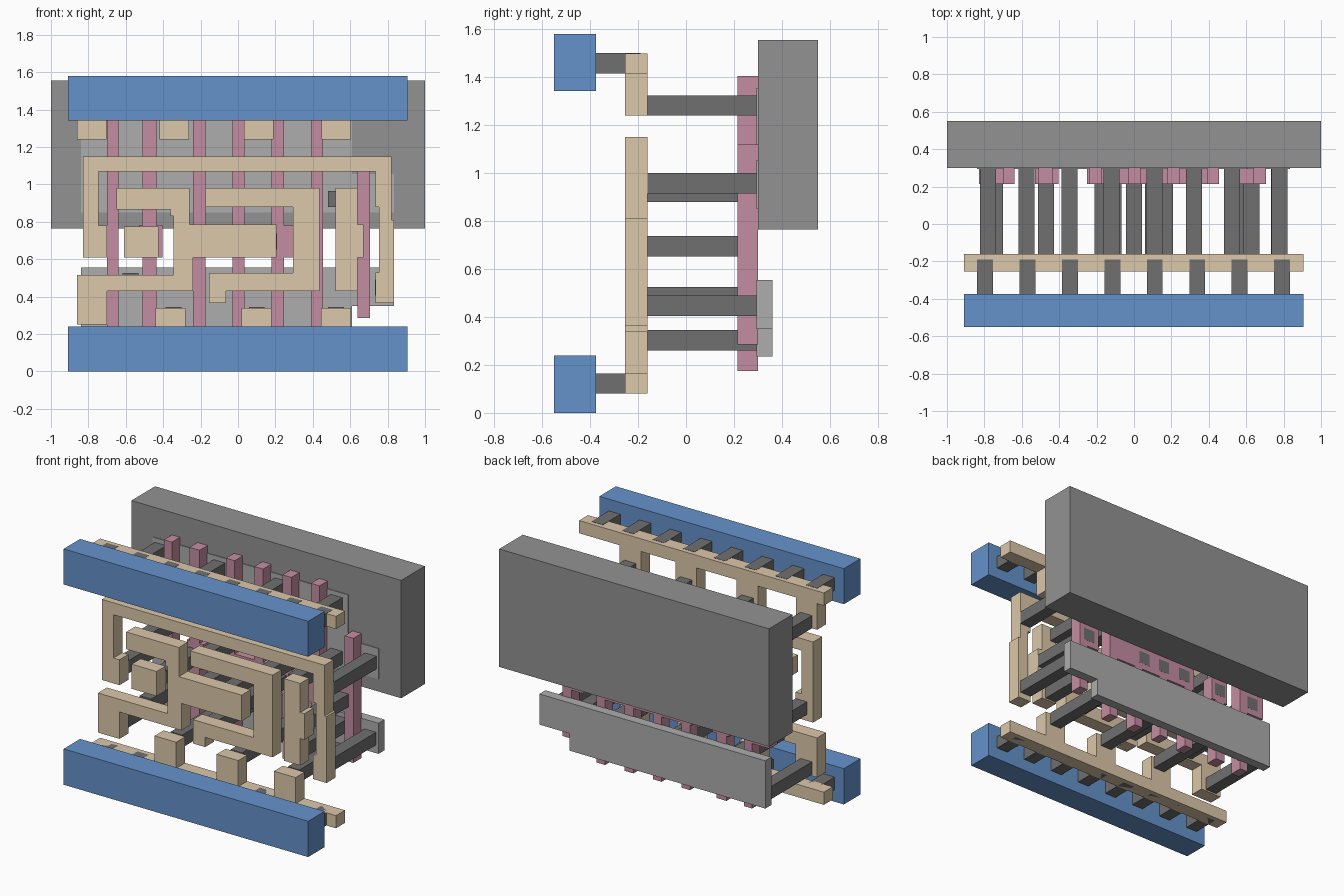
import bpy, bmesh, math
from mathutils import Vector


def material(name, rgb):
    m = bpy.data.materials.new(name)
    m.diffuse_color = (*rgb, 1)
    return m


BLUE = material("blue", (0.13, 0.29, 0.60))
TAN = material("tan", (0.72, 0.58, 0.40))
PINK = material("pink", (0.56, 0.27, 0.36))
DARK = material("dark_grey", (0.16, 0.16, 0.16))
MID = material("mid_grey", (0.29, 0.29, 0.29))
LIGHT = material("light_grey", (0.42, 0.42, 0.42))


def plate(name, rects, y0, y1, mat):
    """Clean union of front-view rectangles (x0, x1, z0, z1), extruded from y0 to y1."""
    xs = sorted({v for r in rects for v in r[:2]})
    zs = sorted({v for r in rects for v in r[2:]})
    bm = bmesh.new()
    verts = {}

    def vert(x, z):
        if (x, z) not in verts:
            verts[x, z] = bm.verts.new((x, y0, z))
        return verts[x, z]

    for a, b in zip(xs, xs[1:]):
        for c, d in zip(zs, zs[1:]):
            mx, mz = (a + b) / 2, (c + d) / 2
            if any(r[0] < mx < r[1] and r[2] < mz < r[3] for r in rects):
                bm.faces.new([vert(a, c), vert(b, c), vert(b, d), vert(a, d)])
    out = bmesh.ops.extrude_face_region(bm, geom=bm.faces[:])
    moved = [g for g in out["geom"] if isinstance(g, bmesh.types.BMVert)]
    bmesh.ops.translate(bm, verts=moved, vec=Vector((0, y1 - y0, 0)))
    bmesh.ops.recalc_face_normals(bm, faces=bm.faces[:])
    bmesh.ops.dissolve_limit(bm, angle_limit=math.radians(1),
                             verts=bm.verts[:], edges=bm.edges[:])
    me = bpy.data.meshes.new(name)
    bm.to_mesh(me)
    bm.free()
    me.materials.append(mat)
    ob = bpy.data.objects.new(name, me)
    bpy.context.collection.objects.link(ob)
    return ob


# Well block and the two diffusion plates
plate("well_block", [(-1, 1, 0.765, 1.555)], 0.30, 0.55, MID)
plate("lower_diffusion", [(-0.84, 0.61, 0.235, 0.555), (0.61, 0.835, 0.35, 0.555)],
      0.295, 0.36, LIGHT)
plate("upper_diffusion", [(-0.84, 0.61, 0.85, 1.355), (0.61, 0.835, 0.85, 1.055)],
      0.295, 0.36, LIGHT)

# Gate strips with their contact pads
GATE = (0.215, 0.30)
plate("gate_strip_a", [(-0.70, -0.64, 0.175, 1.405), (-0.83, -0.64, 0.61, 0.78)], *GATE, PINK)
plate("gate_strip_b", [(-0.51, -0.435, 0.175, 1.405), (-0.53, -0.405, 0.61, 0.78)], *GATE, PINK)
plate("gate_comb", [(x, x + 0.065, 0.175, 1.405) for x in (-0.24, -0.03, 0.18, 0.39)]
      + [(-0.25, 0.455, 0.61, 0.78)], *GATE, PINK)
plate("gate_strip_c", [(0.64, 0.705, 0.285, 1.12), (0.55, 0.705, 0.61, 0.78)], *GATE, PINK)

# Flat wiring layer: supply bars with tabs
WIRE = (-0.255, -0.16)
plate("lower_supply_bar", [(-0.91, 0.905, 0.08, 0.165)]
      + [(x, x + 0.16, 0.08, 0.34) for x in (-0.44, 0.02, 0.445)], *WIRE, TAN)
plate("upper_supply_bar", [(-0.91, 0.905, 1.415, 1.50)]
      + [(x, x + 0.158, 1.24, 1.50) for x in (-0.86, -0.42, 0.033, 0.447)], *WIRE, TAN)

# Flat wiring layer: signal tracks
plate("outer_track", [(-0.83, 0.82, 1.07, 1.15), (-0.83, -0.745, 0.61, 1.15),
                      (-0.83, -0.70, 0.61, 0.78), (0.735, 0.82, 0.88, 1.15),
                      (0.755, 0.82, 0.365, 1.15), (0.755, 0.835, 0.365, 0.81),
                      (0.735, 0.815, 0.365, 0.53)], *WIRE, TAN)
plate("middle_track", [(-0.65, -0.26, 0.865, 0.98), (-0.36, -0.26, 0.83, 0.98),
                       (-0.345, -0.26, 0.43, 0.98), (-0.345, 0.205, 0.61, 0.785),
                       (-0.345, -0.24, 0.43, 0.785), (-0.86, -0.24, 0.43, 0.515),
                       (-0.86, -0.70, 0.25, 0.515)], *WIRE, TAN)
plate("hook_track", [(-0.175, 0.435, 0.88, 0.98), (0.295, 0.435, 0.43, 0.98),
                     (-0.155, 0.435, 0.43, 0.525), (-0.155, -0.065, 0.365, 0.525)], *WIRE, TAN)
plate("input_pad", [(-0.61, -0.425, 0.61, 0.775)], *WIRE, TAN)
plate("right_track", [(0.52, 0.64, 0.43, 0.98), (0.52, 0.67, 0.61, 0.785)], *WIRE, TAN)

# Long contact posts from the wiring to gates and diffusion: z -> centre x
POSTS = {
    1.24: (-0.78, -0.345, 0.11, 0.525),
    0.88: (-0.575, -0.12, 0.32, 0.525),
    0.915: (0.778,),
    0.652: (-0.743, -0.47, -0.17, 0, 0.165, 0.628),
    0.44: (-0.575, 0.32, 0.565),
    0.405: (-0.11, 0.775),
    0.26: (-0.78, -0.345, 0.10, 0.525),
}
H = 0.0425
for z, centres in POSTS.items():
    for x in centres:
        plate("contact_post", [(x - H, x + H, z, z + 2 * H)], -0.16, 0.3005, DARK)

# Supply rails and their short contact studs
for side, z0, z1, stud in (("lower", 0, 0.24, 0.08), ("upper", 1.342, 1.58, 1.4165)):
    plate(side + "_rail", [(-0.908, 0.905, z0, z1)], -0.55, -0.375, BLUE)
    for i in range(8):
        x = -0.797 + i * 0.227
        plate(side + "_rail_stud", [(x - H, x + H, stud, stud + 2 * H)], -0.375, -0.19, DARK)
